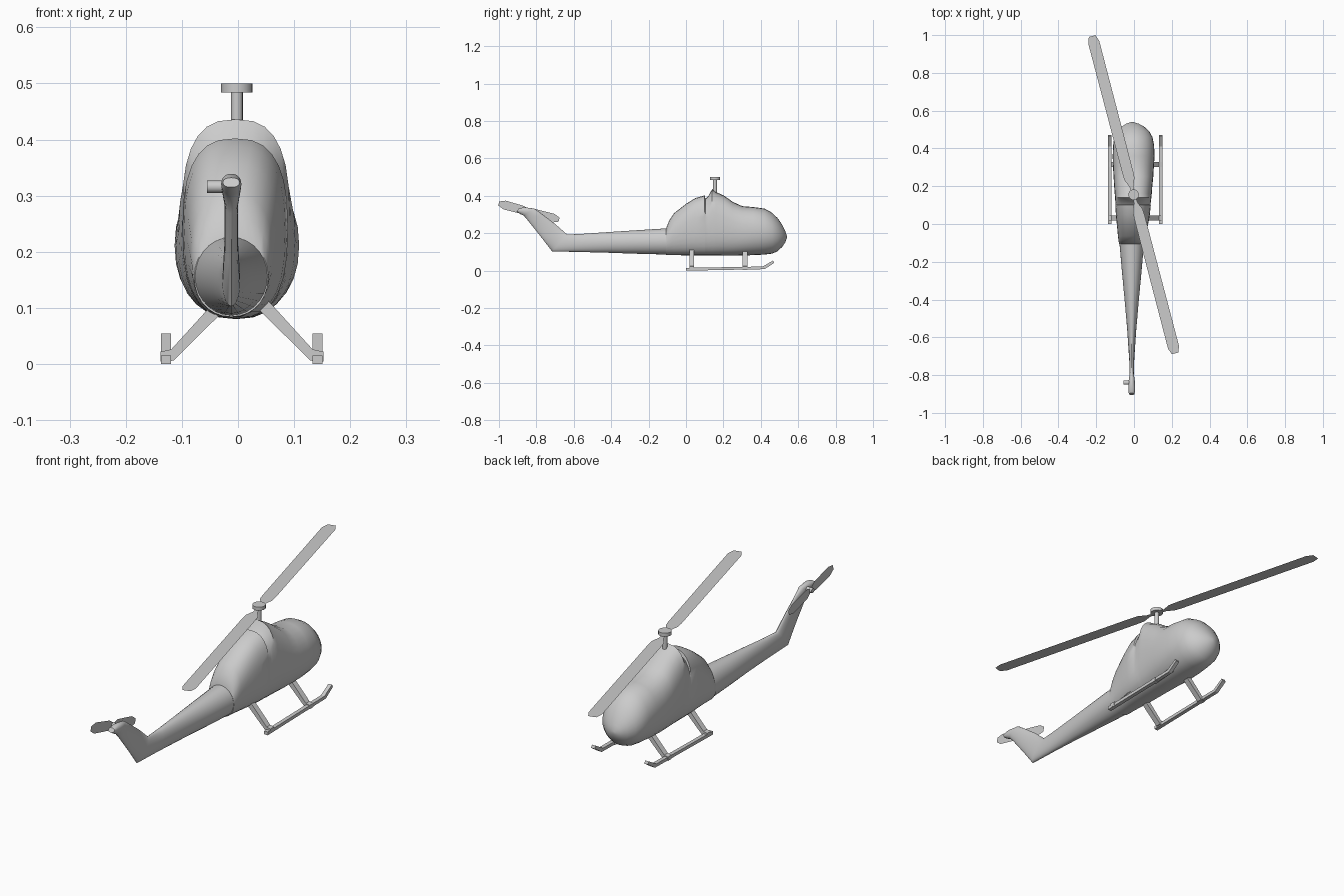
import bpy, bmesh, math
from mathutils import Vector, Matrix

if "Cube" in bpy.data.objects:
    bpy.data.objects.remove(bpy.data.objects["Cube"])


def finish(bm, name, angle=35):
    bmesh.ops.recalc_face_normals(bm, faces=bm.faces)
    me = bpy.data.meshes.new(name)
    bm.to_mesh(me)
    bm.free()
    me.shade_smooth()
    me.set_sharp_from_angle(angle=math.radians(angle))
    ob = bpy.data.objects.new(name, me)
    bpy.context.collection.objects.link(ob)
    return ob


def spow(v, p):
    return math.copysign(abs(v) ** p, v)


def loft(name, sections, n=28):
    """Section: (top y, top z, bottom y, bottom z, half width, centre x, roundness)."""
    bm = bmesh.new()
    rings = []
    for ty, tz, by, bz, w, cx, e in sections:
        mid = Vector((cx, (ty + by) / 2, (tz + bz) / 2))
        up = Vector((0, ty - by, tz - bz)) / 2
        ring = []
        for i in range(n):
            a = 2 * math.pi * i / n
            p = mid + up * spow(math.sin(a), 2 / e)
            p.x += w * spow(math.cos(a), 2 / e)
            ring.append(bm.verts.new(p))
        rings.append(ring)
    for a, b in zip(rings, rings[1:]):
        for i in range(n):
            j = (i + 1) % n
            bm.faces.new((a[i], a[j], b[j], b[i]))
    bm.faces.new(rings[0])
    bm.faces.new(rings[-1])
    return finish(bm, name)


def rod(name, p, q, r, sides=16):
    p, q = Vector(p), Vector(q)
    d = q - p
    bm = bmesh.new()
    m = Matrix.Translation((p + q) / 2) @ d.to_track_quat('Z', 'Y').to_matrix().to_4x4()
    bmesh.ops.create_cone(bm, cap_ends=True, segments=sides, radius1=r, radius2=r,
                          depth=d.length, matrix=m)
    return finish(bm, name)


def prism(name, pts, offset):
    """Flat outline extruded by an offset."""
    bm = bmesh.new()
    f = bm.faces.new([bm.verts.new(p) for p in pts])
    res = bmesh.ops.extrude_face_region(bm, geom=[f], use_keep_orig=True)
    vs = [v for v in res['geom'] if isinstance(v, bmesh.types.BMVert)]
    bmesh.ops.translate(bm, verts=vs, vec=offset)
    return finish(bm, name, 20)


def blade(name, centre, along, across, outline):
    """Thin single-sheet rotor blade."""
    bm = bmesh.new()
    c, u, v = Vector(centre), Vector(along).normalized(), Vector(across).normalized()
    pts = outline + [(r, -w) for r, w in reversed(outline)]
    bm.faces.new([bm.verts.new(c + u * r + v * w) for r, w in pts])
    return finish(bm, name)


# cabin: y, top z, bottom z, half width, centre x, roundness
cabin = [(-.107, .225, .084, .066, -.012, 2.1), (-.09, .268, .083, .070, -.012, 2.2),
         (-.064, .307, .083, .074, -.011, 2.3), (0, .357, .082, .083, -.008, 2.5),
         (.05, .388, .081, .090, -.006, 2.6), (.10, .402, .081, .094, -.005, 2.6),
         (.104, .385, .081, .093, -.005, 2.6), (.12, .40, .081, .094, -.005, 2.6),
         (.14, .436, .081, .096, -.004, 2.7), (.16, .42, .081, .098, -.004, 2.6),
         (.20, .403, .080, .101, -.004, 2.5), (.25, .368, .080, .105, -.003, 2.4),
         (.30, .345, .081, .108, -.003, 2.3), (.36, .340, .083, .111, -.002, 2.2),
         (.42, .332, .086, .108, -.002, 2.1), (.46, .310, .091, .101, -.003, 2),
         (.49, .281, .104, .085, -.004, 2), (.515, .244, .128, .060, -.006, 2),
         (.531, .212, .152, .033, -.008, 2), (.539, .187, .174, .008, -.01, 2)]
loft("cabin", [(y, t, y, b, w, x, e) for y, t, b, w, x, e in cabin])

# tail boom bending up into the fin
loft("tail_boom_and_fin", [
    (-.09, .227, -.09, .086, .066, -.012, 2), (-.25, .217, -.25, .090, .052, -.012, 2),
    (-.42, .206, -.42, .096, .036, -.012, 2), (-.55, .197, -.57, .100, .024, -.012, 2),
    (-.635, .193, -.716, .103, .016, -.012, 2), (-.70, .250, -.775, .180, .012, -.012, 2),
    (-.77, .303, -.845, .268, .012, -.012, 2), (-.81, .332, -.868, .295, .017, -.012, 2.2),
    (-.865, .339, -.885, .302, .018, -.012, 2.2), (-.895, .332, -.905, .315, .015, -.012, 2.2)])

# main rotor
hub = Vector((-.002, .155, .484))
rod("rotor_mast", (hub.x, hub.y, .39), hub, .0105)
rod("rotor_hub", hub, (hub.x, hub.y, .5), .028, 20)
main = [(.02, .008), (.045, .010), (.085, .027), (.12, .029), (.835, .030), (.868, .018)]
span = Vector((-.217, .83, 0))
for i, s in enumerate((1, -1)):
    blade(f"main_blade_{i}", hub, span * s, (.83, .217, 0), main)

# tail rotor
tc = Vector((-.045, -.84, .316))
rod("tail_rotor_shaft", (-.055, -.84, .316), (-.01, -.84, .316), .011)
small = [(.006, .010), (.03, .022), (.135, .024), (.167, .011)]
for i, s in enumerate((1, -1)):
    blade(f"tail_blade_{i}", tc, (0, s, -.27 * s), (0, .27, 1), small)

# landing gear
skid = [(.0, .0), (.42, .008), (.472, .042), (.465, .054), (.41, .022), (.0, .015)]
for side, s in (("left", -1), ("right", 1)):
    cx = .007
    x = cx + s * .135
    prism(f"{side}_skid", [(x - .009, y, z) for y, z in skid], (.018, 0, 0))
    for k, y in enumerate((.018, .302)):
        strut = [(cx + s * a, y, z) for a, z in
                 ((.145, .004), (.145, .022), (.126, .026), (.045, .115), (.022, .105), (.122, .006))]
        prism(f"{side}_strut_{k}", strut, (0, .026, 0))
